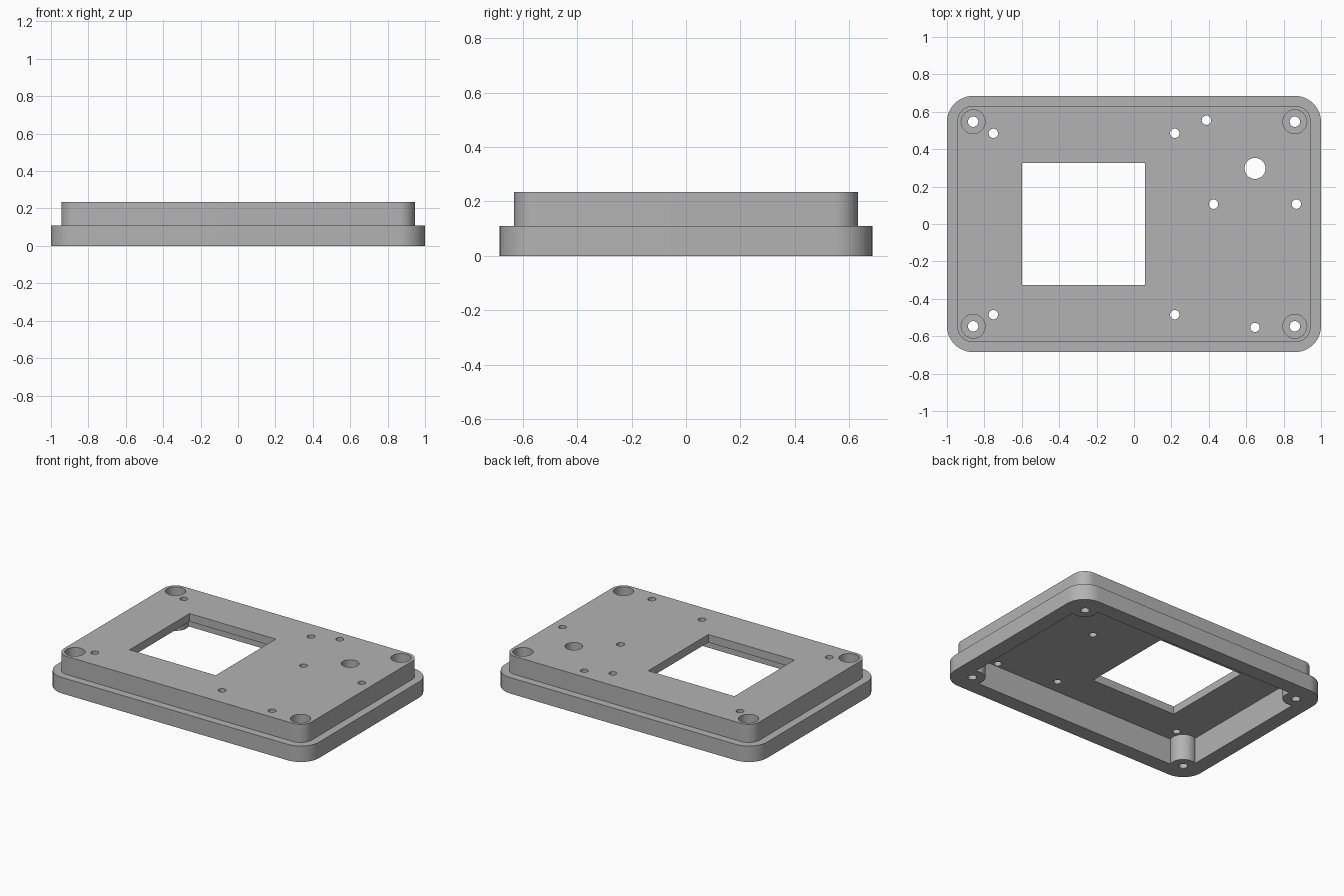
import bpy, bmesh
from math import cos, sin, pi, radians

old = bpy.data.objects.get("Cube")
if old:
    bpy.data.objects.remove(old, do_unlink=True)

grey = bpy.data.materials.new("plain grey")
grey.use_nodes = True
colour = (0.45, 0.45, 0.45, 1)
grey.diffuse_color = colour
grey.node_tree.nodes["Principled BSDF"].inputs["Base Color"].default_value = colour


def rounded_rect(hx, hy, r, steps=12):
    """Outline of a rounded rectangle, counter-clockwise."""
    points = []
    for k, (sx, sy) in enumerate([(1, 1), (-1, 1), (-1, -1), (1, -1)]):
        for i in range(steps + 1):
            a = (k + i / steps) * pi / 2
            points.append((sx * (hx - r) + r * cos(a), sy * (hy - r) + r * sin(a)))
    return points


def loft(name, rings):
    """Closed solid through a stack of (outline, height) rings."""
    bm = bmesh.new()
    loops = [[bm.verts.new((x, y, z)) for x, y in outline] for outline, z in rings]
    for low, high in zip(loops, loops[1:]):
        n = len(low)
        for i in range(n):
            j = (i + 1) % n
            bm.faces.new((low[i], low[j], high[j], high[i]))
    bm.faces.new(loops[0][::-1])
    bm.faces.new(loops[-1])
    mesh = bpy.data.meshes.new(name)
    bm.to_mesh(mesh)
    bm.free()
    mesh.materials.append(grey)
    obj = bpy.data.objects.new(name, mesh)
    bpy.context.collection.objects.link(obj)
    return obj


def cylinder(name, x, y, r, low, high, sides=32):
    ring = [(x + r * cos(2 * pi * i / sides), y + r * sin(2 * pi * i / sides))
            for i in range(sides)]
    return loft(name, [(ring, low), (ring, high)])


def cut(target, cutter):
    """Subtract the cutter and discard it."""
    cutter.hide_render = True
    mod = target.modifiers.new("cut", "BOOLEAN")
    mod.operation = "DIFFERENCE"
    mod.solver = "EXACT"
    mod.object = cutter
    bpy.context.view_layer.objects.active = target
    bpy.ops.object.modifier_apply(modifier=mod.name)
    bpy.data.objects.remove(cutter, do_unlink=True)


TOP, STEP, CEILING = 0.235, 0.11, 0.18
corners = [(sx * 0.86, sy * 0.547) for sx in (-1, 1) for sy in (-1, 1)]

# Stepped cover: wide flange below, narrower raised block above
flange = rounded_rect(1, 0.685, 0.14)
block = rounded_rect(0.945, 0.632, 0.085)
cover = loft("enclosure_cover", [(flange, 0), (flange, STEP), (block, STEP), (block, TOP)])

# Hollow underside, leaving a round screw post in each corner
hollow = rounded_rect(0.895, 0.58, 0.035)
cavity = loft("cavity_cutter", [(hollow, -0.1), (hollow, CEILING)])
for x, y in corners:
    cut(cavity, cylinder("post_cutter", x, y, 0.083, -0.2, 0.3))
cut(cover, cavity)

# Square window
window = [(-0.598, -0.327), (0.059, -0.327), (0.059, 0.327), (-0.598, 0.327)]
cut(cover, loft("window_cutter", [(window, -0.1), (window, 0.4)]))

# Counterbored screw holes
for x, y in corners:
    cut(cover, cylinder("counterbore_cutter", x, y, 0.064, 0.1, 0.4))
    cut(cover, cylinder("screw_cutter", x, y, 0.028, -0.1, 0.3, 24))

# Small mounting holes and one larger opening
small_holes = [(-0.752, 0.485), (-0.752, -0.485), (0.218, 0.485), (0.218, -0.485),
               (0.387, 0.555), (0.647, -0.553), (0.425, 0.106), (0.868, 0.106)]
for x, y in small_holes:
    cut(cover, cylinder("hole_cutter", x, y, 0.025, -0.1, 0.4, 24))
cut(cover, cylinder("opening_cutter", 0.647, 0.297, 0.056, -0.1, 0.4))

# Smooth rounded walls, keep edges crisp
bpy.ops.object.select_all(action="DESELECT")
cover.select_set(True)
bpy.context.view_layer.objects.active = cover
bpy.ops.object.shade_smooth_by_angle(angle=radians(30))
